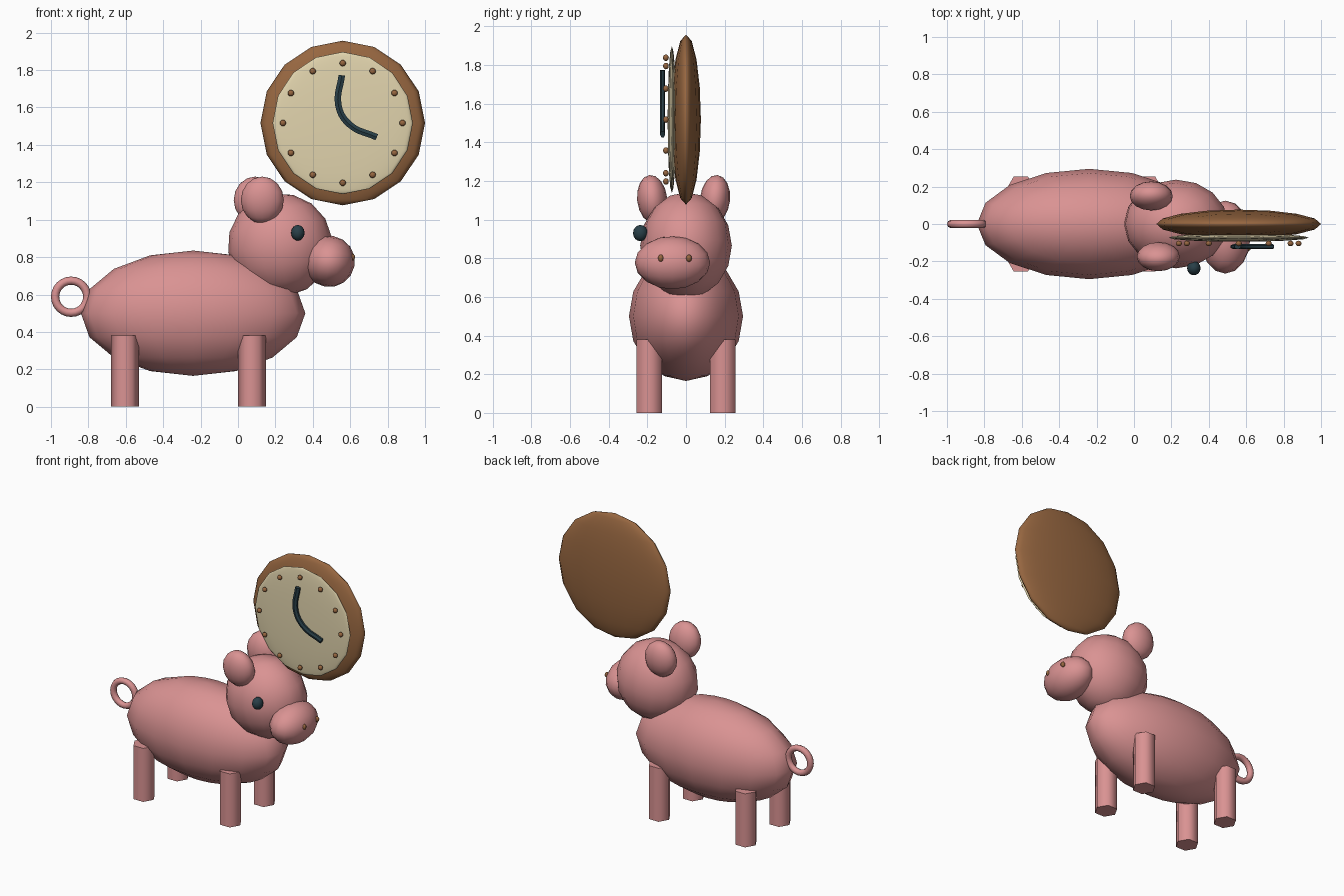
import bpy
import math
from math import radians

if "Cube" in bpy.data.objects:
    bpy.data.objects.remove(bpy.data.objects["Cube"])


def material(name, rgb):
    m = bpy.data.materials.new(name)
    m.diffuse_color = (*rgb, 1.0)
    m.use_nodes = True
    m.node_tree.nodes["Principled BSDF"].inputs["Base Color"].default_value = m.diffuse_color
    return m


pink = material("pink skin", (0.70, 0.29, 0.29))
brown = material("brown wood", (0.31, 0.135, 0.052))
cream = material("cream dial", (0.76, 0.66, 0.42))
dark = material("dark teal", (0.022, 0.05, 0.065))


def finish(name, mat, angle=65):
    ob = bpy.context.object
    ob.name = name
    ob.data.materials.append(mat)
    bpy.ops.object.shade_smooth_by_angle(angle=radians(angle))
    return ob


def ball(name, mat, center, radii, rot=(0, 0, 0), seg=16, rings=8, angle=65):
    bpy.ops.mesh.primitive_uv_sphere_add(segments=seg, ring_count=rings, radius=1,
                                         location=center,
                                         rotation=[radians(a) for a in rot])
    bpy.context.object.scale = radii
    return finish(name, mat, angle)


# Body, head and snout
ball("body", pink, (-0.24, 0, 0.50), (0.60, 0.295, 0.335))
ball("head", pink, (0.225, 0, 0.865), (0.28, 0.237, 0.276), rot=(0, -8, 0))
ball("snout", pink, (0.488, -0.07, 0.777), (0.137, 0.195, 0.137), rot=(0, 10, 0))

# Ears, leaning slightly outward
ball("near_ear", pink, (0.13, -0.175, 1.105), (0.115, 0.078, 0.126), rot=(6, 0, 0))
ball("far_ear", pink, (0.092, 0.15, 1.105), (0.115, 0.078, 0.126), rot=(-6, 0, 0))

# Single eye and two nostrils
ball("eye", dark, (0.32, -0.236, 0.93), (0.036, 0.038, 0.042))
for y in (-0.13, 0.015):
    ball("nostril", brown, (0.61, y, 0.80), (0.016, 0.015, 0.019), seg=8, rings=6)

# Six-sided legs
for x in (-0.605, 0.075):
    for y in (-0.19, 0.19):
        bpy.ops.mesh.primitive_cylinder_add(vertices=6, radius=0.075, depth=0.38,
                                            location=(x, y, 0.19),
                                            rotation=(0, 0, radians(30)))
        finish("leg", pink)

# Ring tail
bpy.ops.mesh.primitive_torus_add(major_segments=24, minor_segments=8,
                                 major_radius=0.086, minor_radius=0.022,
                                 location=(-0.892, 0, 0.588),
                                 rotation=(radians(90), 0, 0))
finish("tail", pink)

# Clock case and dial
CX, CZ = 0.56, 1.517
ball("clock_case", brown, (CX, 0, CZ), (0.44, 0.077, 0.44))
ball("clock_dial", cream, (CX, -0.073, CZ), (0.375, 0.022, 0.38))

# Hour markers
for i in range(12):
    a = math.tau * i / 12
    ball("hour_marker", brown,
         (CX + 0.32 * math.sin(a), -0.104, CZ + 0.32 * math.cos(a)),
         (0.017, 0.015, 0.017), seg=8, rings=6)

# Bent clock hands swept along one curve
curve = bpy.data.curves.new("clock_hands", 'CURVE')
curve.dimensions = '3D'
curve.bevel_depth = 0.02
curve.bevel_resolution = 1
curve.use_fill_caps = True
curve.resolution_u = 5
path = curve.splines.new('BEZIER')
points = [(0.555, 1.772), (0.537, 1.61), (0.595, 1.51), (0.742, 1.441)]
path.bezier_points.add(len(points) - 1)
for p, (x, z) in zip(path.bezier_points, points):
    p.co = (x, 0, z)
    p.handle_left_type = p.handle_right_type = 'AUTO'
hands = bpy.data.objects.new("clock_hands", curve)
bpy.context.collection.objects.link(hands)
hands.location.y = -0.121
hands.scale.y = 0.68
bpy.ops.object.select_all(action='DESELECT')
hands.select_set(True)
bpy.context.view_layer.objects.active = hands
bpy.ops.object.convert(target='MESH')
finish("clock_hands", dark, 50)
